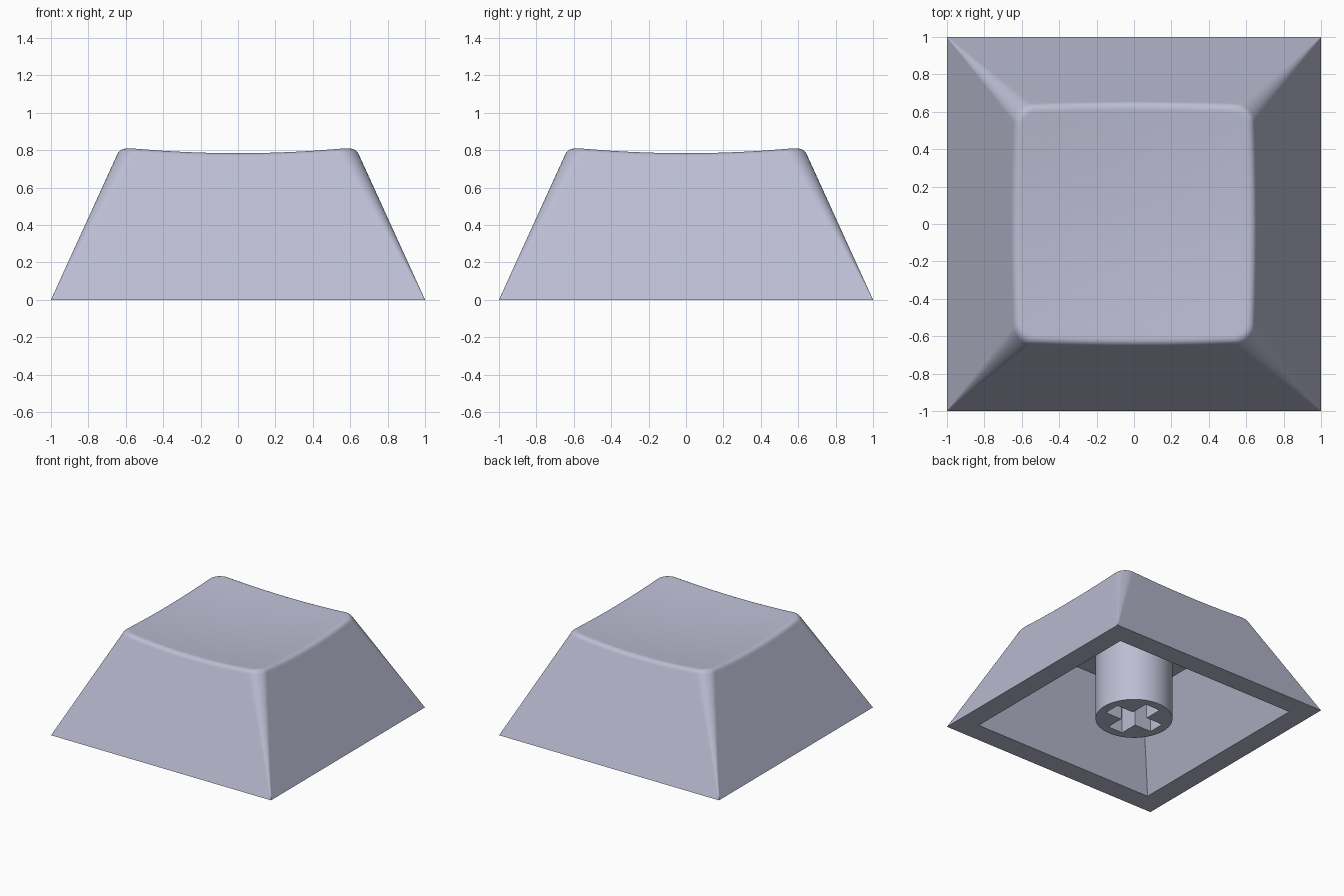
import bpy, bmesh, math

if "Cube" in bpy.data.objects:
    bpy.data.objects.remove(bpy.data.objects["Cube"])

SEG, SIDE = 8, 10            # steps per rounded corner / per straight side
SLOPE = 0.456                # inward lean of the outer walls
TOP_R, BASE_R = 0.10, 0.003  # corner radius at the top and at the base

mat = bpy.data.materials.new("lavender grey plastic")
mat.diffuse_color = (0.50, 0.51, 0.65, 1)
mat.use_nodes = True
mat.node_tree.nodes["Principled BSDF"].inputs["Base Color"].default_value = mat.diffuse_color


def outline_point(quarter, kind, t, h, r):
    """Point on a rounded square of half size h and corner radius r."""
    if kind == "side":
        x, y = h, (h - r) * t
    else:
        a = t * math.pi / 2
        x, y = h - r + r * math.cos(a), h - r + r * math.sin(a)
    for _ in range(quarter):
        x, y = -y, x
    return x, y


KEYS = []
for q in range(4):
    KEYS += [(q, "side", -1 + 2 * i / SIDE) for i in range(SIDE + 1)]
    KEYS += [(q, "corner", i / SEG) for i in range(1, SEG)]


def dish(x, y):
    return 0.752 + 0.085 * (x * x + y * y)


def wall_point(key, z):
    r = BASE_R + (TOP_R - BASE_R) * z / 0.8
    return (*outline_point(*key, 1 - SLOPE * z, r), z)


def rim_height(key):
    """Height at which the outer wall meets the dished top."""
    z = 0.78
    for _ in range(8):
        z = dish(*wall_point(key, z)[:2])
    return z


def finish(obj):
    obj.data.materials.clear()
    obj.data.materials.append(mat)
    bpy.ops.object.select_all(action="DESELECT")
    bpy.context.view_layer.objects.active = obj
    obj.select_set(True)
    bpy.ops.object.shade_smooth_by_angle(angle=math.radians(30))
    wn = obj.modifiers.new("even shading", "WEIGHTED_NORMAL")
    wn.keep_sharp = True


def new_object(name, bm):
    bmesh.ops.recalc_face_normals(bm, faces=bm.faces)
    me = bpy.data.meshes.new(name)
    bm.to_mesh(me)
    bm.free()
    obj = bpy.data.objects.new(name, me)
    bpy.context.collection.objects.link(obj)
    return obj


# cap shell: cavity, bottom rim, leaning walls, rounded edge, dished top
rings = [[(*outline_point(*k, 0.54, 0.002), 0.65) for k in KEYS],
         [(*outline_point(*k, 0.83, 0.002), 0.0) for k in KEYS]]
rims = [rim_height(k) for k in KEYS]
for f in (0, 0.25, 0.5, 0.75):
    rings.append([wall_point(k, f * (z - 0.03)) for k, z in zip(KEYS, rims)])
for s in range(6):           # rounded upper edge
    t, ring = s / 5, []
    for k, z in zip(KEYS, rims):
        p0, p1 = wall_point(k, z - 0.03), wall_point(k, z)
        x, y = outline_point(*k, 1 - SLOPE * z - 0.035, TOP_R - 0.035)
        p2 = (x, y, dish(x, y))
        ring.append(tuple((1 - t) ** 2 * a + 2 * t * (1 - t) * b + t * t * c
                          for a, b, c in zip(p0, p1, p2)))
    rings.append(ring)
last = rings[-1]
for f in (0.9, 0.75, 0.6, 0.45, 0.3, 0.15):
    rings.append([(x * f, y * f, dish(x * f, y * f)) for x, y, _ in last])

bm = bmesh.new()
loops = [[bm.verts.new(p) for p in ring] for ring in rings]
n = len(KEYS)
for a, b in zip(loops, loops[1:]):
    for i in range(n):
        j = (i + 1) % n
        bm.faces.new((a[i], a[j], b[j], b[i]))
bm.faces.new(loops[0])       # cavity ceiling
centre = bm.verts.new((0, 0, dish(0, 0)))
for i in range(n):
    bm.faces.new((loops[-1][i], loops[-1][(i + 1) % n], centre))
finish(new_object("cap_shell", bm))

# round stem under the cap
bm = bmesh.new()
bmesh.ops.create_cone(bm, cap_ends=True, segments=64, radius1=0.29, radius2=0.29, depth=0.67)
bmesh.ops.translate(bm, verts=bm.verts, vec=(0, 0, 0.335))
stem = new_object("stem", bm)

# plus-shaped socket cut into the stem
ARM, HALF, DEPTH = 0.22, 0.068, 0.45
plan = []
for q in range(4):
    for x, y in ((ARM, -HALF), (ARM, HALF), (HALF, HALF)):
        for _ in range(q):
            x, y = -y, x
        plan.append((x, y))
bm = bmesh.new()
low = [bm.verts.new((x, y, -0.1)) for x, y in plan]
high = [bm.verts.new((x, y, DEPTH)) for x, y in plan]
bm.faces.new(low)
bm.faces.new(high)
for i in range(12):
    j = (i + 1) % 12
    bm.faces.new((low[i], low[j], high[j], high[i]))
cutter = new_object("socket_cutter", bm)
cutter.hide_render = True

cut = stem.modifiers.new("socket", "BOOLEAN")
cut.operation, cut.object, cut.solver = "DIFFERENCE", cutter, "EXACT"
bpy.context.view_layer.objects.active = stem
bpy.ops.object.modifier_apply(modifier=cut.name)
bpy.data.objects.remove(cutter)
finish(stem)
